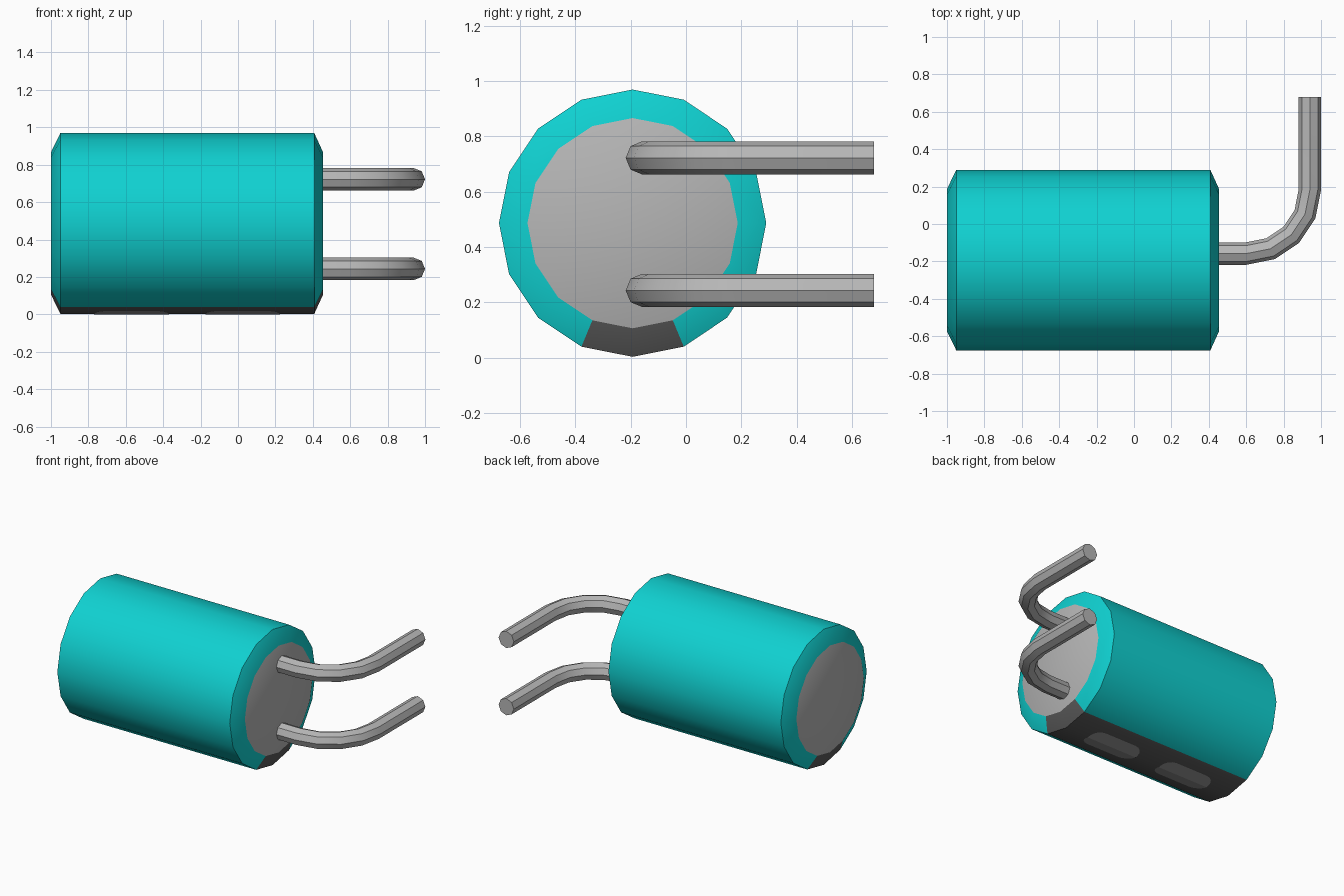
import bpy, bmesh, math
from mathutils import Vector

if "Cube" in bpy.data.objects:
    bpy.data.objects.remove(bpy.data.objects["Cube"], do_unlink=True)


def material(name, colour):
    m = bpy.data.materials.new(name)
    m.use_nodes = True
    m.diffuse_color = (*colour, 1)
    m.node_tree.nodes["Principled BSDF"].inputs["Base Color"].default_value = (*colour, 1)
    return m


teal = material("teal sleeve", (0.005, 0.64, 0.64))
metal = material("grey metal", (0.47, 0.47, 0.47))
dark = material("dark stripe", (0.1, 0.1, 0.1))
pale = material("stripe mark grey", (0.3, 0.3, 0.3))


def finish(bm, name, mats, smooth=True):
    bmesh.ops.recalc_face_normals(bm, faces=bm.faces)
    mesh = bpy.data.meshes.new(name)
    bm.to_mesh(mesh)
    bm.free()
    for m in mats:
        mesh.materials.append(m)
    ob = bpy.data.objects.new(name, mesh)
    bpy.context.collection.objects.link(ob)
    if smooth:
        bpy.ops.object.select_all(action="DESELECT")
        ob.select_set(True)
        bpy.context.view_layer.objects.active = ob
        bpy.ops.object.shade_smooth_by_angle(angle=math.radians(30))
    return ob


def loft(stations, sides):
    """Capped tube through (centre, side direction, radius) stations."""
    bm = bmesh.new()
    up = Vector((0, 0, 1))
    rings = []
    for centre, side, r in stations:
        turns = [math.tau * i / sides for i in range(sides)]
        rings.append([bm.verts.new(centre + r * (side * math.cos(t) + up * math.sin(t)))
                      for t in turns])
    for a, b in zip(rings, rings[1:]):
        for i in range(sides):
            j = (i + 1) % sides
            bm.faces.new((a[i], a[j], b[j], b[i]))
    bm.faces.new(rings[0])
    bm.faces.new(rings[-1])
    return bm


# Body: chamfered cylinder with metal ends and a dark stripe underneath
SIDES, R, CY, CZ = 16, 0.483, -0.193, 0.486
profile = [(-1, 0.38), (-0.95, R), (0.408, R), (0.455, 0.38)]
bm = loft([(Vector((x, CY, CZ)), Vector((0, 1, 0)), r) for x, r in profile], SIDES)
for f in bm.faces:
    c = f.calc_center_median()
    if len(f.verts) == SIDES:
        f.material_index = 1
    elif c.z < CZ and abs(c.y - CY) < 0.13:
        f.material_index = 2
finish(bm, "capacitor_body", [teal, metal, dark])

# Rounded marks folded over the ridge of the stripe
slope = math.tan(math.pi / SIDES)
half_len, half_wid, corner = 0.2, 0.09, 0.075
for n, mx in enumerate((-0.57, 0.025)):
    bm = bmesh.new()
    outline = []
    for q, (sx, sy) in enumerate(((1, 1), (-1, 1), (-1, -1), (1, -1))):
        for k in range(5):
            t = (q + k / 4) * math.pi / 2
            outline.append(bm.verts.new((
                mx + sx * (half_len - corner) + corner * math.cos(t),
                sy * (half_wid - corner) + corner * math.sin(t), 0)))
    bm.faces.new(outline)
    bmesh.ops.bisect_plane(bm, geom=bm.verts[:] + bm.edges[:] + bm.faces[:],
                           plane_co=(0, 0, 0), plane_no=(0, 1, 0))
    for v in bm.verts:
        v.co.z = abs(v.co.y) * slope
        v.co.y += CY
    ob = finish(bm, f"stripe_mark_{n + 1}", [pale], smooth=False)
    # Open sheets face downwards
    if ob.data.polygons[0].normal.z > 0:
        ob.data.flip_normals()

# Leads: octagonal wires leaving the end and bending to the back
BEND = Vector((0.6, 0.182, 0))
for name, z in (("upper_lead", 0.722), ("lower_lead", 0.243)):
    path = [(Vector((0.44, BEND.y - 0.34, z)), Vector((0, -1, 0)), 0.06)]
    for k in range(5):
        t = k * math.pi / 8
        side = Vector((math.sin(t), -math.cos(t), 0))
        path.append((BEND + side * 0.34 + Vector((0, 0, z)), side, 0.06))
    path.append((Vector((BEND.x + 0.34, 0.68, z)), Vector((1, 0, 0)), 0.06))
    finish(loft(path, 8), name, [metal])
